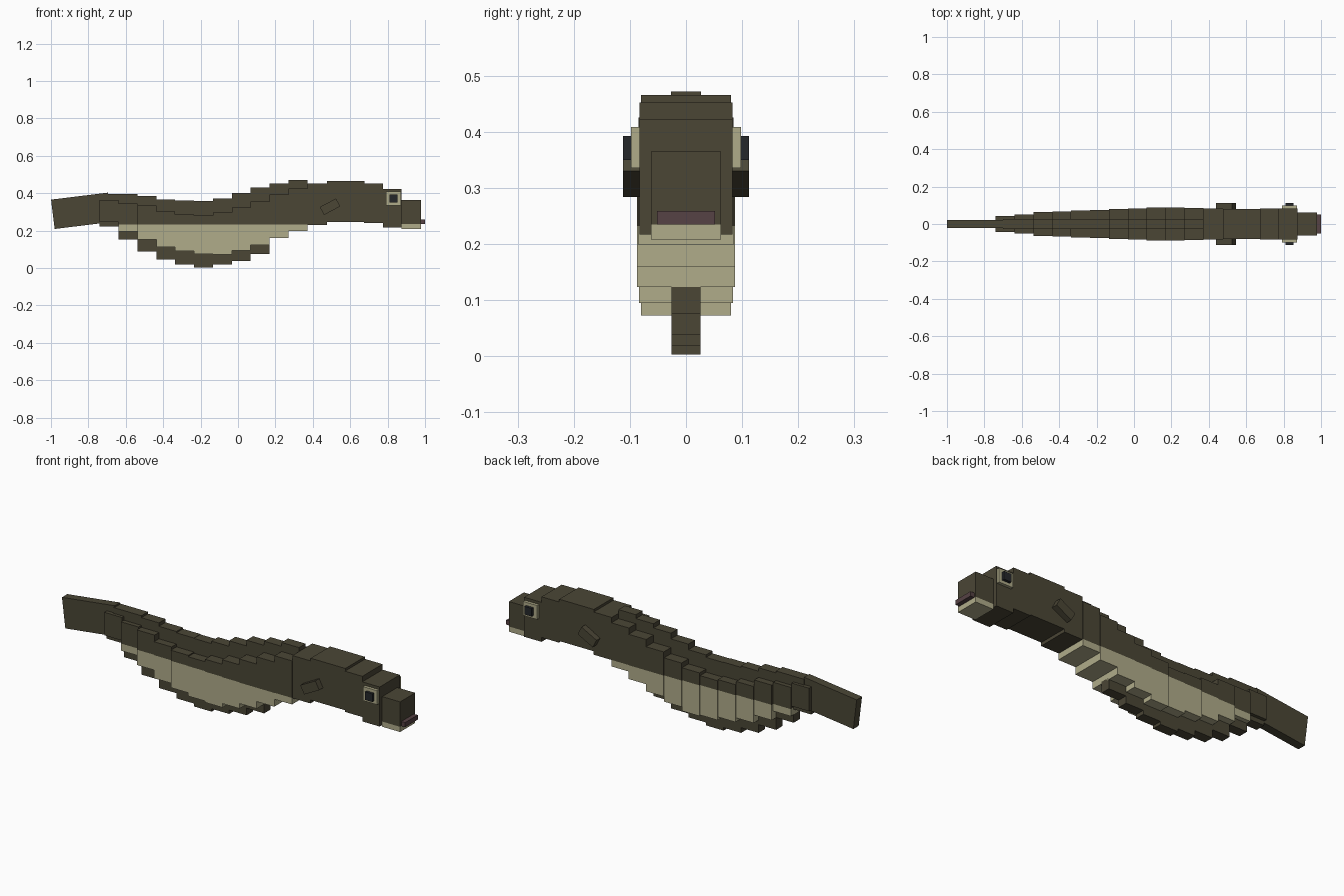
import bpy, bmesh, math
from mathutils import Matrix, Vector

if "Cube" in bpy.data.objects:
    bpy.data.objects.remove(bpy.data.objects["Cube"], do_unlink=True)


def material(name, rgb):
    m = bpy.data.materials.new(name)
    m.use_nodes = True
    m.diffuse_color = (*rgb, 1)
    bsdf = m.node_tree.nodes["Principled BSDF"]
    bsdf.inputs["Base Color"].default_value = (*rgb, 1)
    bsdf.inputs["Roughness"].default_value = 0.9
    return m


OLIVE = material("dark olive", (0.069, 0.061, 0.036))
CREAM = material("cream", (0.434, 0.413, 0.254))
MOUTH = material("dull mauve", (0.093, 0.054, 0.058))
PUPIL = material("near black", (0.018, 0.020, 0.023))


def add_box(bm, x, y, z, matrix=None):
    """Box from (min, max) pairs, optionally transformed."""
    size = Vector((x[1] - x[0], y[1] - y[0], z[1] - z[0]))
    mid = Vector((x[0] + x[1], y[0] + y[1], z[0] + z[1])) / 2
    m = Matrix.Translation(mid) @ Matrix.Diagonal((*size, 1))
    bmesh.ops.create_cube(bm, size=1, matrix=(matrix or Matrix()) @ m)


def finish(bm, name, *mats, split=None):
    """Turn a bmesh into an object; faces under the split height get slot 1."""
    if split is not None:
        bmesh.ops.bisect_plane(bm, geom=bm.verts[:] + bm.edges[:] + bm.faces[:],
                               plane_co=(0, 0, split), plane_no=(0, 0, 1))
        for f in bm.faces:
            if f.calc_center_median().z < split - 0.0005:
                f.material_index = 1
    mesh = bpy.data.meshes.new(name)
    bm.to_mesh(mesh)
    bm.free()
    for m in mats:
        mesh.materials.append(m)
    obj = bpy.data.objects.new(name, mesh)
    bpy.context.collection.objects.link(obj)
    return obj


def box(name, x, y, z, *mats, split=None, matrix=None):
    bm = bmesh.new()
    add_box(bm, x, y, z, matrix)
    return finish(bm, name, *mats, split=split)


STEP = 0.101
X0 = -0.74
BELLY = 0.232      # height where the pale belly starts

# Body steps from tail to shoulder:
# half width, body bottom, body top, dorsal fin top, keel bottom
steps = [
    (0.043, 0.245, 0.365, 0.395, 0.222),
    (0.050, 0.195, 0.345, 0.395, 0.152),
    (0.063, 0.152, 0.335, 0.385, 0.088),
    (0.067, 0.112, 0.302, 0.367, 0.045),
    (0.073, 0.092, 0.287, 0.360, 0.018),
    (0.075, 0.076, 0.281, 0.358, 0.003),
    (0.080, 0.072, 0.297, 0.371, 0.018),
    (0.084, 0.095, 0.323, 0.400, 0.038),
    (0.087, 0.123, 0.355, 0.430, 0.075),
    (0.087, 0.160, 0.393, 0.452, None),
    (0.085, 0.198, 0.425, 0.472, None),
]
fin, keel = bmesh.new(), bmesh.new()
for i, (w, lo, hi, fin_top, keel_low) in enumerate(steps):
    x = (X0 + i * STEP, X0 + (i + 1) * STEP)
    box(f"body_step_{i + 1}", x, (-w, w), (lo, hi), OLIVE, CREAM,
        split=BELLY if i else None)
    # Stepped fins along the back and under the belly
    add_box(fin, (max(x[0], -0.70), x[1]), (-0.027, 0.027), (hi - 0.01, fin_top))
    if keel_low is not None:
        add_box(keel, x, (-0.026, 0.026), (keel_low, lo + 0.01))
finish(fin, "dorsal_fin", OLIVE)
finish(keel, "belly_keel", OLIVE)

# Shoulders and head: start, end, half width, bottom, top
for name, a, b, w, lo, hi in [
    ("shoulder_rear", 0.371, 0.475, 0.082, 0.230, 0.452),
    ("shoulder_front", 0.475, 0.675, 0.080, 0.247, 0.465),
    ("neck", 0.675, 0.775, 0.083, 0.240, 0.452),
    ("head", 0.775, 0.875, 0.083, 0.217, 0.423),
]:
    box(name, (a, b), (-w, w), (lo, hi), OLIVE)
box("snout", (0.875, 0.978), (-0.062, 0.062), (0.208, 0.365), OLIVE, CREAM, split=0.235)
box("mouth", (0.97, 1.0), (-0.052, 0.052), (0.235, 0.259), MOUTH)

# Tail blade, tilted up toward the body
tilt = Matrix.Translation((-0.838, 0, 0.306)) @ Matrix.Rotation(math.radians(-7), 4, "Y")
box("tail_fin", (-0.153, 0.153), (-0.022, 0.022), (-0.079, 0.079), OLIVE, matrix=tilt)

# Paired side parts
for side, s in (("left", 1), ("right", -1)):
    def span(a, b):
        return tuple(sorted((s * a, s * b)))
    box(f"eye_{side}", (0.79, 0.871), span(0.075, 0.098), (0.335, 0.408), CREAM)
    box(f"pupil_{side}", (0.811, 0.853), span(0.09, 0.112), (0.350, 0.392), PUPIL)
    swing = Matrix.Translation((0.492, 0, 0.328)) @ Matrix.Rotation(math.radians(-28), 4, "Y")
    box(f"side_fin_{side}", (-0.049, 0.049), span(0.07, 0.112), (-0.024, 0.024),
        OLIVE, matrix=swing)
